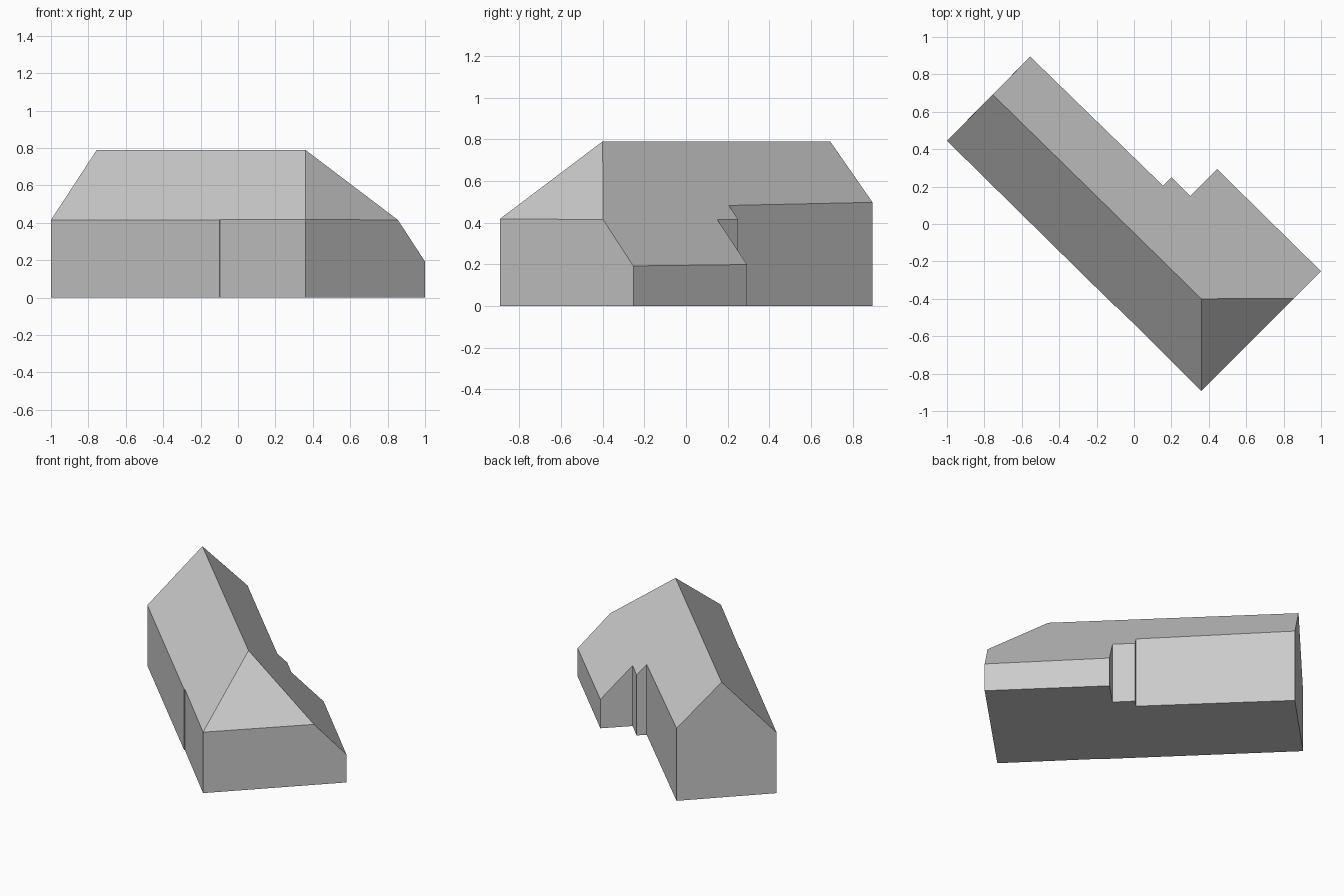
import bpy
import bmesh
import math

cube = bpy.data.objects.get("Cube")
if cube:
    bpy.data.objects.remove(cube, do_unlink=True)

grey = bpy.data.materials.new("light grey")
grey.use_nodes = True
colour = (0.6, 0.6, 0.6, 1)
grey.diffuse_color = colour
grey.node_tree.nodes["Principled BSDF"].inputs["Base Color"].default_value = colour

RIDGE, EAVE = 0.79, 0.415


def back_slope(x, y):
    """Point on the long roof slope that falls away behind the ridge."""
    return x, y, RIDGE - 0.75 * (x + y + 0.05)


# Wall tops, counter-clockwise around the footprint
tops = {
    "west": (-1.0, 0.445, EAVE),
    "seam_a": (-0.10, -0.441, EAVE),
    "seam_b": (-0.097, -0.438, EAVE + 0.003),
    "south": (0.36, -0.893, EAVE + 0.003),
    "hip_foot": (0.855, -0.398, EAVE),
    "east": back_slope(1.0, -0.253),
    "wing": back_slope(0.445, 0.293),
    "notch": back_slope(0.30, 0.15),
    "nib": back_slope(0.20, 0.25),
    "inner": back_slope(0.155, 0.205),
    "north": back_slope(-0.555, 0.895),
    "gable": (-0.755, 0.692, RIDGE),
}

bm = bmesh.new()
top = {name: bm.verts.new(p) for name, p in tops.items()}
base = {name: bm.verts.new((x, y, 0)) for name, (x, y, z) in tops.items()}
top["ridge"] = bm.verts.new((0.36, -0.40, RIDGE))

# Walls and floor
names = list(tops)
for a, b in zip(names, names[1:] + names[:1]):
    bm.faces.new((base[a], base[b], top[b], top[a]))
bm.faces.new([base[n] for n in reversed(names)])

# Front slope, hipped end and back slope
for outline in ("west seam_a seam_b south ridge gable",
                "south hip_foot ridge",
                "ridge hip_foot east wing notch nib inner north gable"):
    bm.faces.new([top[n] for n in outline.split()])

# Merge the flat wall strips below the hip and the gable
seams = [e for e in bm.edges
         if {v for v in e.verts} in ({base["hip_foot"], top["hip_foot"]},
                                     {base["gable"], top["gable"]})]
bmesh.ops.dissolve_edges(bm, edges=seams, use_verts=False)
bmesh.ops.recalc_face_normals(bm, faces=bm.faces)

mesh = bpy.data.meshes.new("house")
bm.to_mesh(mesh)
bm.free()
mesh.materials.append(grey)
house = bpy.data.objects.new("house", mesh)
bpy.context.collection.objects.link(house)
